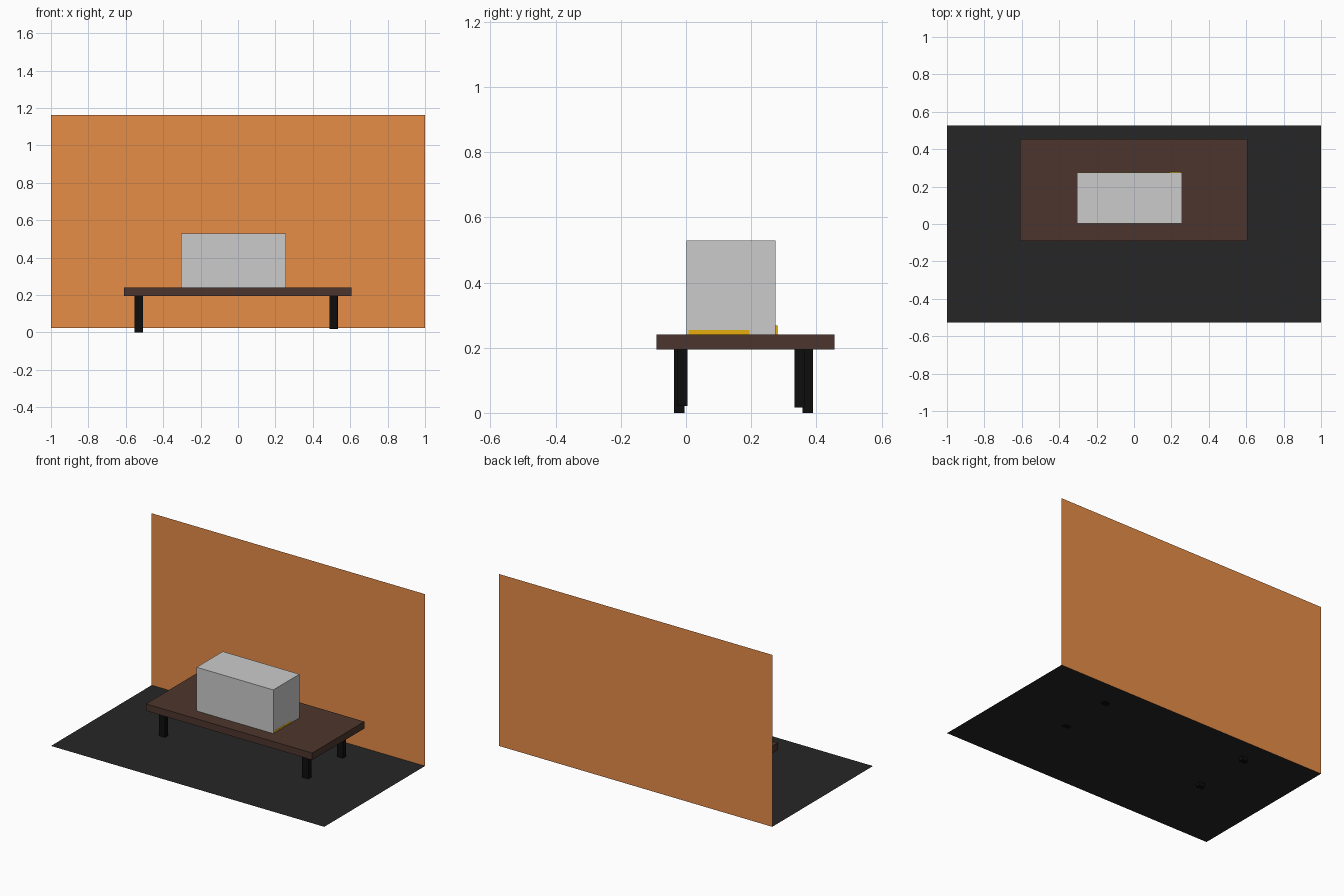
import bpy
import bmesh

if "Cube" in bpy.data.objects:
    bpy.data.objects.remove(bpy.data.objects["Cube"])


def material(name, r, g, b):
    m = bpy.data.materials.new(name)
    m.diffuse_color = (r, g, b, 1)
    m.use_nodes = True
    m.node_tree.nodes["Principled BSDF"].inputs["Base Color"].default_value = m.diffuse_color
    return m


ORANGE = material("wall_orange", 0.80, 0.266, 0.064)
CHARCOAL = material("floor_charcoal", 0.0195, 0.0195, 0.0195)
WOOD = material("dark_wood", 0.073, 0.036, 0.026)
BLACK = material("leg_black", 0.0042, 0.0042, 0.0042)
YELLOW = material("gravel_yellow", 0.80, 0.42, 0.0035)


def add_object(name, bm, mat):
    mesh = bpy.data.meshes.new(name)
    bm.to_mesh(mesh)
    bm.free()
    if mat:
        mesh.materials.append(mat)
    obj = bpy.data.objects.new(name, mesh)
    bpy.context.collection.objects.link(obj)
    return obj


def box(name, x, y, z, mat=None):
    """Box from (min, max) ranges on each axis."""
    bm = bmesh.new()
    bmesh.ops.create_cube(bm, size=1)
    for v in bm.verts:
        v.co = [r[0] if c < 0 else r[1] for c, r in zip(v.co, (x, y, z))]
    return add_object(name, bm, mat)


def sheet(name, corners, mat):
    bm = bmesh.new()
    bm.faces.new([bm.verts.new(c) for c in corners])
    return add_object(name, bm, mat)


# room: single-sided floor and back wall
sheet("floor", [(-1, -0.526, 0.024), (1, -0.526, 0.024),
                (1, 0.526, 0.024), (-1, 0.526, 0.024)], CHARCOAL)
sheet("back_wall", [(-1, 0.526, 0.024), (1, 0.526, 0.024),
                    (1, 0.526, 1.161), (-1, 0.526, 1.161)], ORANGE)

# low table, its right legs slightly shorter than the left ones
box("table_top", (-0.61, 0.606), (-0.09, 0.455), (0.194, 0.24), WOOD)
for name, x, y, bottom in (
    ("front_left_leg", -0.553, -0.037, 0.0),
    ("back_left_leg", -0.553, 0.358, 0.0),
    ("front_right_leg", 0.488, -0.027, 0.021),
    ("back_right_leg", 0.490, 0.333, 0.017),
):
    box(name, (x, x + 0.045), (y, y + 0.032), (bottom, 0.198), BLACK)

# tank with gravel just showing through its sides
box("tank", (-0.304, 0.257), (0.002, 0.275), (0.24, 0.529))
box("gravel", (-0.298, 0.2575), (0.007, 0.195), (0.241, 0.254), YELLOW)
box("gravel_back", (-0.298, 0.25), (0.19, 0.278), (0.241, 0.254), YELLOW)
box("gravel_mound", (0.19, 0.25), (0.22, 0.28), (0.241, 0.268), YELLOW)
